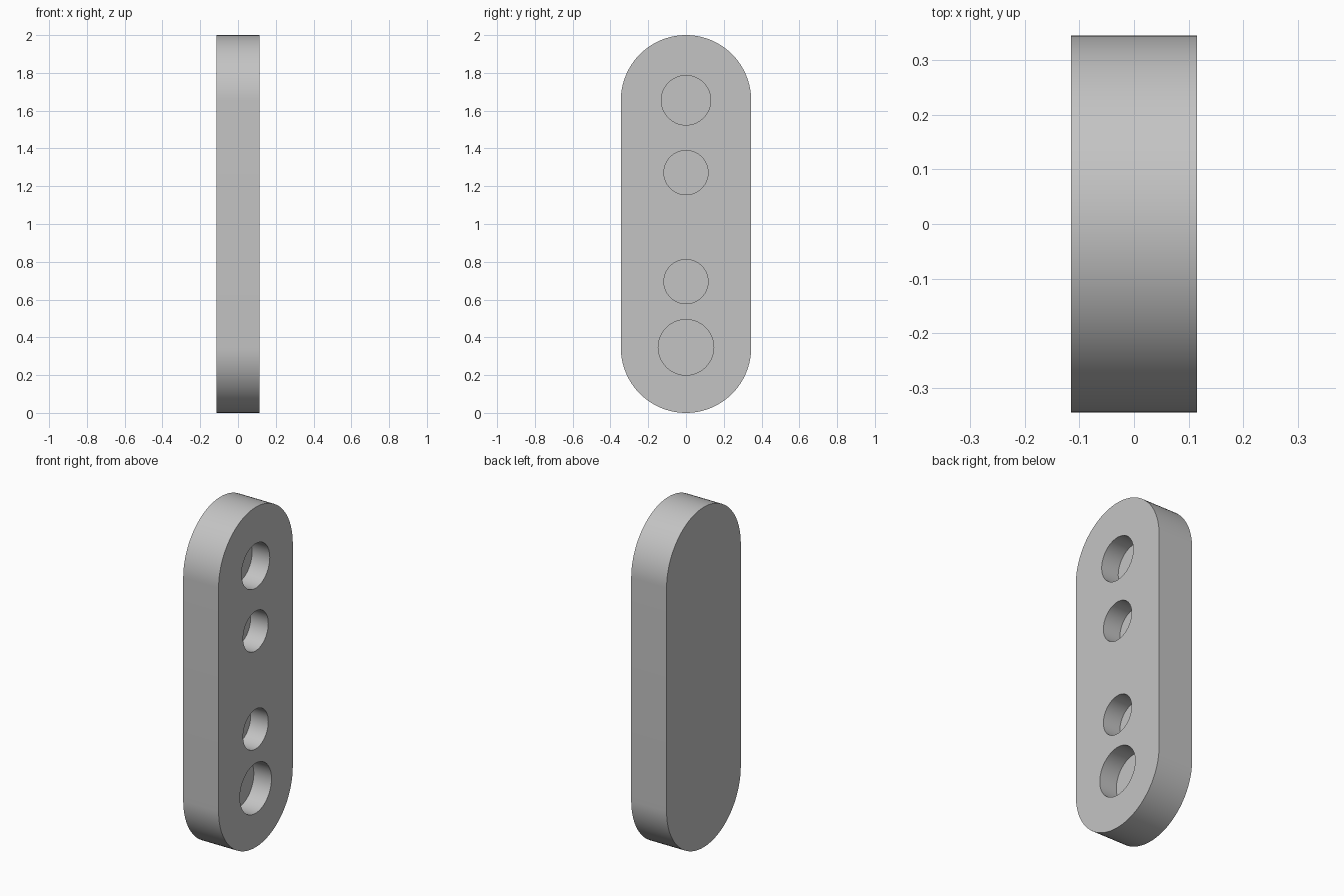
import bpy, bmesh
from math import sin, cos, pi, radians

HALF_X, RADIUS, HEIGHT = 0.115, 0.345, 2.0
HOLE_DEPTH = 0.115
HOLES = [(1.655, 0.131), (1.272, 0.117), (0.695, 0.117), (0.347, 0.147)]

cube = bpy.data.objects.get("Cube")
if cube:
    bpy.data.objects.remove(cube, do_unlink=True)

grey = bpy.data.materials.new("plain_grey")
grey.use_nodes = True
colour = (0.55, 0.55, 0.55, 1)
grey.diffuse_color = colour
grey.node_tree.nodes["Principled BSDF"].inputs["Base Color"].default_value = colour


def arc(cz, r, start, sweep, steps):
    """Points (y, z) along an arc, both ends included."""
    angles = [start + sweep * i / steps for i in range(steps + 1)]
    return [(r * cos(a), cz + r * sin(a)) for a in angles]


def prism(name, outline, x0, x1):
    """Extrude a closed (y, z) outline along x."""
    bm = bmesh.new()
    base = bm.faces.new([bm.verts.new((x0, y, z)) for y, z in outline])
    moved = bmesh.ops.extrude_face_region(bm, geom=[base])["geom"]
    for v in moved:
        if isinstance(v, bmesh.types.BMVert):
            v.co.x = x1
    bmesh.ops.recalc_face_normals(bm, faces=bm.faces)
    mesh = bpy.data.meshes.new(name)
    bm.to_mesh(mesh)
    bm.free()
    mesh.materials.append(grey)
    obj = bpy.data.objects.new(name, mesh)
    bpy.context.collection.objects.link(obj)
    return obj


# Plate with fully rounded ends
outline = (arc(HEIGHT - RADIUS, RADIUS, 0, pi, 48)
           + arc(RADIUS, RADIUS, pi, pi, 48))
plate = prism("rounded_plate", outline, -HALF_X, HALF_X)

# Blind round holes sunk into the +x face
bpy.context.view_layer.objects.active = plate
for z, r in HOLES:
    circle = arc(z, r, 0, 2 * pi, 64)[:-1]
    cutter = prism("hole_cutter", circle, HALF_X - HOLE_DEPTH, HALF_X + 0.1)
    cutter.hide_render = True
    cut = plate.modifiers.new("hole", "BOOLEAN")
    cut.operation, cut.solver, cut.object = "DIFFERENCE", "EXACT", cutter
    bpy.ops.object.modifier_apply(modifier=cut.name)
    bpy.data.objects.remove(cutter, do_unlink=True)

# Smooth walls, sharp rims
bpy.ops.object.select_all(action="DESELECT")
plate.select_set(True)
bpy.ops.object.shade_smooth_by_angle(angle=radians(30))
